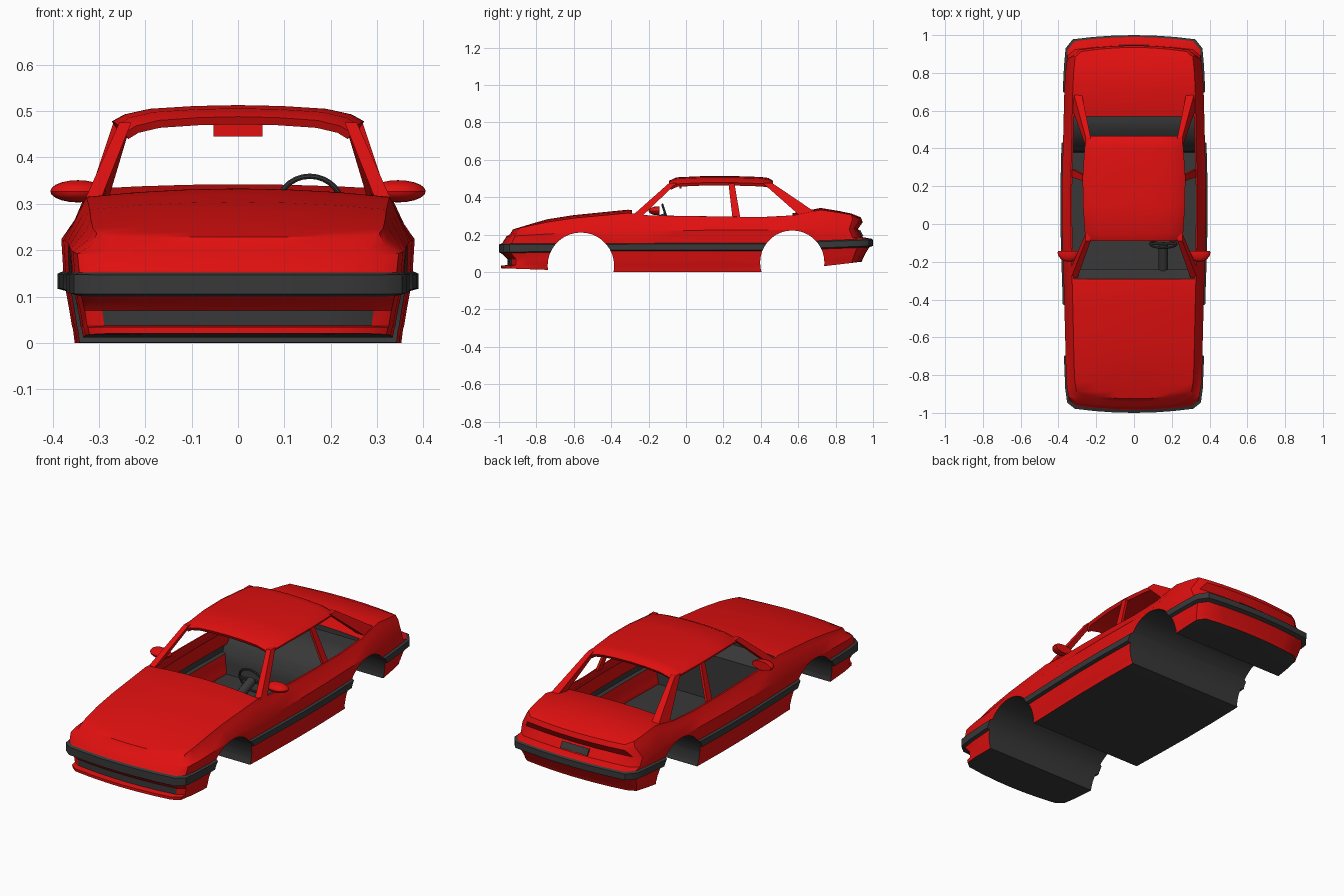
import bpy, bmesh, math
from mathutils import Matrix, Vector

cube = bpy.data.objects.get("Cube")
if cube:
    bpy.data.objects.remove(cube)


def material(name, rgb):
    m = bpy.data.materials.new(name)
    m.use_nodes = True
    m.diffuse_color = (*rgb, 1)
    m.node_tree.nodes["Principled BSDF"].inputs["Base Color"].default_value = (*rgb, 1)
    return m


MATS = [material("red_paint", (.75, .005, .005)), material("dark_trim", (.04, .04, .04))]
RED, DARK = 0, 1


def finish(name, bm, mat=None):
    bmesh.ops.recalc_face_normals(bm, faces=bm.faces)
    mesh = bpy.data.meshes.new(name)
    for m in MATS:
        mesh.materials.append(m)
    if mat is not None:
        for f in bm.faces:
            f.material_index = mat
    bm.to_mesh(mesh)
    bm.free()
    ob = bpy.data.objects.new(name, mesh)
    bpy.context.collection.objects.link(ob)
    return ob


def activate(ob):
    bpy.ops.object.select_all(action='DESELECT')
    ob.select_set(True)
    bpy.context.view_layer.objects.active = ob


def smooth(ob, deg=35):
    activate(ob)
    bpy.ops.object.shade_smooth_by_angle(angle=math.radians(deg))


def boolean(ob, cutter, op):
    activate(ob)
    mod = ob.modifiers.new("cut", 'BOOLEAN')
    mod.operation, mod.solver, mod.object = op, 'EXACT', cutter
    bpy.ops.object.modifier_apply(modifier=mod.name)
    bpy.data.objects.remove(cutter)


def interp(keys, t):
    for (a, u), (b, v) in zip(keys, keys[1:]):
        if t <= b:
            return u + (v - u) * max(0, t - a) / (b - a)
    return keys[-1][1]


# Plan outline: half width and length position
ROWS = [(.31, -1), (.35, -.945), (.36, -.87), (.365, -.74), (.368, -.6), (.372, -.45),
        (.376, -.31), (.38, -.2), (.385, 0), (.385, .2), (.38, .4), (.376, .57),
        (.372, .72), (.366, .84), (.358, .93), (.32, 1)]
COLS = [i / 3 for i in range(-3, 4)]
# Height levels: heights along the length, width scale, nose and tail setback
LEVELS = [((.02, 0, 0, .055), .915, .012, .06), ((.034, .03, .03, .07), .925, .012, .055),
          ((.037, .035, .035, .075), .93, .045, .052), ((.07, .07, .07, .1), .945, .045, .04),
          ((.1, .112, .112, .132), .965, .012, .02), ((.105, .117, .117, .14), 1.012, 0, 0),
          ((.147, .148, .15, .172), 1.012, 0, 0), ((.152, .153, .155, .178), .98, .015, .01),
          ((.158, .16, .163, .186), .98, .02, .055), ((.19, .22, .225, .23), .99, .04, .08),
          (-.025, .9, .06, .055), (0, .87, .075, .065)]
EDGE = [(-1, .228), (-.6, .288), (-.31, .315), (-.2, .302), (.4, .293), (.57, .302),
        (.72, .332), (.93, .307), (1, .292)]
CROWN = [(-1, 0), (-.75, .015), (-.31, .018), (.57, .012), (.9, .008), (1, 0)]


def hull(name, inset=0, lift=0):
    """Closed body: stacked plan outlines with a crowned top and a flat bottom."""
    bm = bmesh.new()
    n, m, top = len(ROWS), len(COLS), len(LEVELS) - 1
    grid = {}
    for k, (zs, sx, nose, tail) in enumerate(LEVELS):
        for i, (hx, y) in enumerate(ROWS):
            for j, c in enumerate(COLS):
                edge = i in (0, n - 1) or j in (0, m - 1)
                if not edge and k not in (0, top):
                    continue
                if isinstance(zs, tuple):
                    z = interp(list(zip((-1, -.4, .4, 1), zs)), y)
                else:
                    z = interp(EDGE, y) + zs
                if k == top:
                    z += lift + interp(CROWN, y) * (1 - c * c)
                ramp = max(0, (abs(y) - .75) / .25)
                yy = y + ramp * (nose if y < 0 else -tail)
                if i in (0, n - 1):
                    yy -= math.copysign(.022 * c * c, y)
                grid[k, i, j] = bm.verts.new(((hx * sx - inset) * c, yy, z))
    for k, mat in ((0, DARK), (top, RED)):
        for i in range(n - 1):
            for j in range(m - 1):
                f = bm.faces.new([grid[k, a, b] for a, b in
                                  ((i, j), (i + 1, j), (i + 1, j + 1), (i, j + 1))])
                f.material_index = mat
    loop = ([(0, j) for j in range(m - 1)] + [(i, m - 1) for i in range(n - 1)] +
            [(n - 1, j) for j in range(m - 1, 0, -1)] + [(i, 0) for i in range(n - 1, 0, -1)])
    for k in range(top):
        for a, b in zip(loop, loop[1:] + loop[:1]):
            f = bm.faces.new([grid[(k, *a)], grid[(k, *b)], grid[(k + 1, *b)], grid[(k + 1, *a)]])
            grille = k == 2 and a[0] == 0 and b[0] == 0
            f.material_index = DARK if k in (4, 5, 6) or grille else RED
    return finish(name, bm)


def prism(name, profile, half, mat):
    """Side profile (y, z) extruded across the car."""
    bm = bmesh.new()
    f = bm.faces.new([bm.verts.new((-half, y, z)) for y, z in profile])
    ext = bmesh.ops.extrude_face_region(bm, geom=[f])["geom"]
    bmesh.ops.translate(bm, vec=(2 * half, 0, 0),
                        verts=[v for v in ext if isinstance(v, bmesh.types.BMVert)])
    return finish(name, bm, mat)


def arc(y, z, r, a0, a1, steps):
    return [(y + r * math.cos(math.radians(a0 + (a1 - a0) * s / steps)),
             z + r * math.sin(math.radians(a0 + (a1 - a0) * s / steps))) for s in range(steps + 1)]


# Body shell with hollow cabin and wheel tunnels
body = hull("body_shell")
cabin = hull("cabin_space", inset=.018, lift=.2)
side = ([(-.29, .6), (-.29, .312), (-.24, .25), (-.24, .012), (.378, .012)] +
        arc(.568, .05, .186, 180, 90, 10) + [(.86, .236), (.86, .27), (.57, .285), (.57, .6)])
boolean(cabin, prism("cabin_profile", side, .6, DARK), 'INTERSECT')
boolean(body, cabin, 'DIFFERENCE')
for y, z, r in ((-.562, .033, .178), (.568, .05, .172)):
    boolean(body, prism("wheel_tunnel", arc(y, z, r, 0, 350, 35), .6, DARK), 'DIFFERENCE')
smooth(body)

# Roof panel
bm = bmesh.new()
rows = []
for y, w, z in ((-.09, .245, .488), (-.05, .26, .506), (.1, .27, .513), (.25, .272, .513),
                (.4, .262, .508), (.44, .256, .503), (.465, .245, .488)):
    rows.append([bm.verts.new((w * c, y, z - d)) for c, d in
                 ((-1, .035), (-.9, .02), (-.7, .008), (-.35, .002), (0, 0),
                  (.35, .002), (.7, .008), (.9, .02), (1, .035))])
for a, b in zip(rows, rows[1:]):
    for j in range(len(a) - 1):
        bm.faces.new((a[j], a[j + 1], b[j + 1], b[j]))
roof = finish("roof", bm, RED)
activate(roof)
sol = roof.modifiers.new("thickness", 'SOLIDIFY')
sol.thickness, sol.offset = .018, -1
if roof.data.polygons[0].normal.z < 0:
    sol.offset = 1
bpy.ops.object.modifier_apply(modifier=sol.name)
smooth(roof)


def pillar(name, base, base_size, top, top_size, sign):
    bm = bmesh.new()
    ends = []
    for p, (dx, dy) in ((base, base_size), (top, top_size)):
        ends.append([bm.verts.new((sign * (p[0] + sx * dx / 2), p[1] + sy * dy / 2, p[2]))
                     for sx, sy in ((-1, -1), (1, -1), (1, 1), (-1, 1))])
    bm.faces.new(ends[0])
    bm.faces.new(ends[1])
    for i in range(4):
        j = (i + 1) % 4
        bm.faces.new((ends[0][i], ends[0][j], ends[1][j], ends[1][i]))
    return finish(name, bm, RED)


# Pillars and door mirrors on both sides
for label, s in (("left", 1), ("right", -1)):
    pillar(label + "_front_pillar", (.315, -.255, .305), (.034, .055), (.243, -.07, .476), (.026, .04), s)
    pillar(label + "_middle_pillar", (.325, .27, .285), (.014, .042), (.262, .243, .475), (.014, .032), s)
    pillar(label + "_rear_pillar", (.305, .665, .3), (.045, .11), (.243, .435, .476), (.026, .05), s)
    bm = bmesh.new()
    bmesh.ops.create_uvsphere(bm, u_segments=16, v_segments=10, radius=1)
    for v in bm.verts:
        x, y, z = v.co
        v.co = (s * (.345 + .06 * x), -.15 + .05 * min(y, .15), .327 + .024 * z)
    smooth(finish(label + "_door_mirror", bm, RED))


def box(name, loc, size, mat, tilt=0):
    bm = bmesh.new()
    bmesh.ops.create_cube(bm, size=1)
    bm.transform(Matrix.Translation(loc) @ Matrix.Rotation(math.radians(tilt), 4, 'X')
                 @ Matrix.Diagonal((*size, 1)))
    return finish(name, bm, mat)


# Interior mirror and rear plate
box("interior_mirror", (0, -.03, .459), (.105, .012, .028), RED)
box("interior_mirror_stem", (0, -.03, .482), (.02, .01, .03), RED)
box("rear_plate", (0, .936, .207), (.16, .036, .008), DARK, -61)

# Steering wheel, spokes and column
hub, tilt = Vector((.155, -.105, .293)), -72
bpy.ops.mesh.primitive_torus_add(location=hub, rotation=(math.radians(tilt), 0, 0), major_segments=28,
                                 minor_segments=8, major_radius=.07, minor_radius=.006)
wheel = bpy.context.object
wheel.name = "steering_wheel"
wheel.data.materials.append(MATS[DARK])
smooth(wheel)
box("steering_spokes", hub, (.14, .022, .008), DARK, tilt)
foot = Vector((.155, -.25, .235))
bm = bmesh.new()
bmesh.ops.create_cone(bm, cap_ends=True, segments=12, radius1=.024, radius2=.024,
                      depth=(hub - foot).length)
bm.transform(Matrix.Translation((hub + foot) / 2)
             @ (hub - foot).to_track_quat('Z', 'Y').to_matrix().to_4x4())
smooth(finish("steering_column", bm, DARK))
